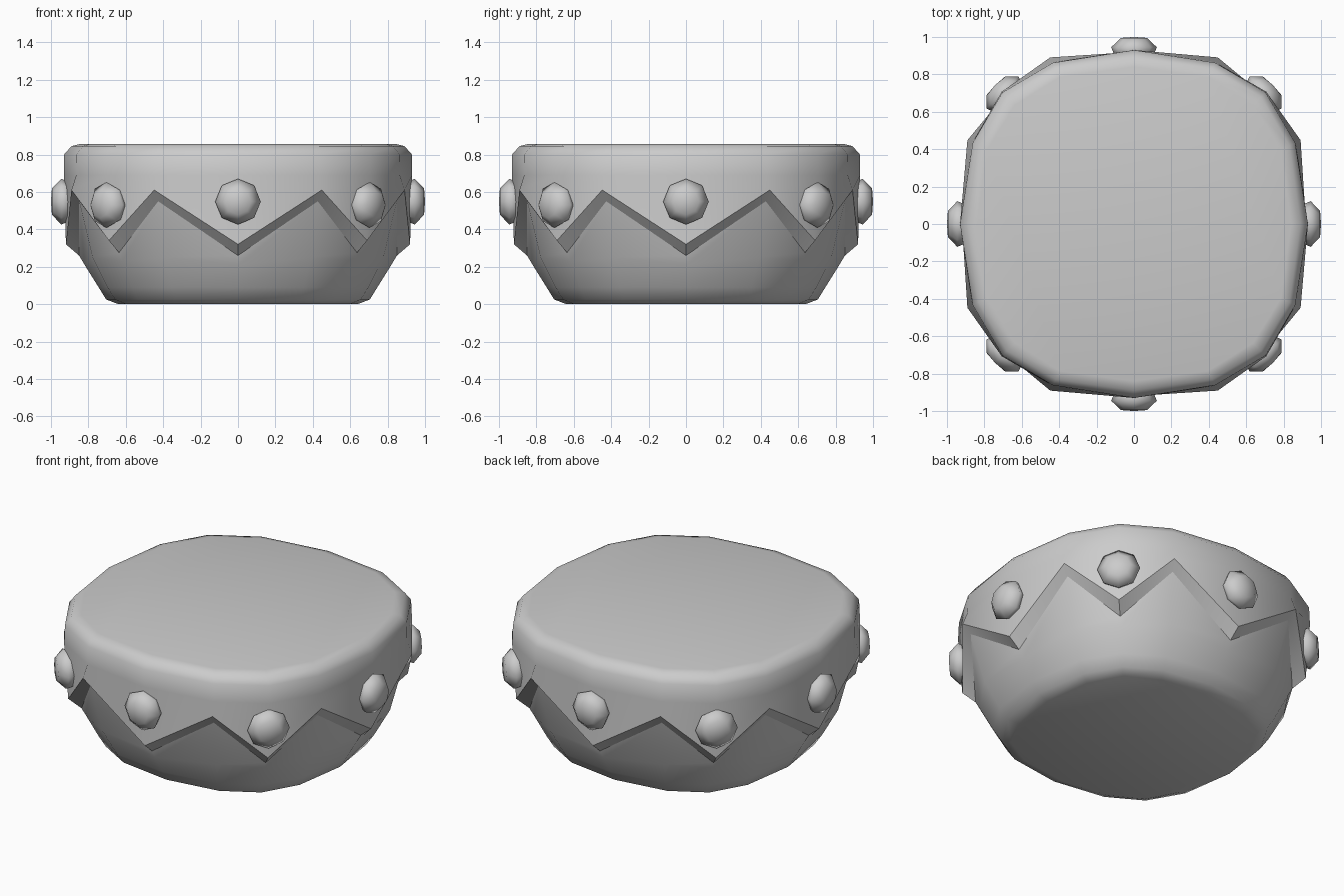
import bpy, bmesh, math
from mathutils import Matrix, Vector

if "Cube" in bpy.data.objects:
    bpy.data.objects.remove(bpy.data.objects["Cube"])

# Rounded-square ring: 16 vertices, repeating low / peak / corner / peak
ANG = []
for q in range(4):
    for a in (0, 26.7, 45, 63.3):
        ANG.append(math.radians(a + 90 * q))
KIND = [0, 1, 2, 1] * 4


def ring(bm, radii, zs):
    return [bm.verts.new((radii[k] * math.cos(a), radii[k] * math.sin(a), zs[k]))
            for a, k in zip(ANG, KIND)]


def loft(name, rings, cap_first=False, cap_last=False):
    bm = bmesh.new()
    loops = [ring(bm, r, z if isinstance(z, tuple) else (z, z, z)) for r, z in rings]
    for lo, hi in zip(loops, loops[1:]):
        n = len(lo)
        for i in range(n):
            j = (i + 1) % n
            bm.faces.new((lo[i], lo[j], hi[j], hi[i]))
    if cap_first:
        bm.faces.new(loops[0][::-1])
    if cap_last:
        bm.faces.new(loops[-1])
    return finish(name, bm, 50)


def finish(name, bm, angle):
    me = bpy.data.meshes.new(name)
    bm.to_mesh(me)
    bm.free()
    ob = bpy.data.objects.new(name, me)
    bpy.context.collection.objects.link(ob)
    bpy.ops.object.select_all(action='DESELECT')
    ob.select_set(True)
    bpy.context.view_layer.objects.active = ob
    bpy.ops.object.shade_smooth_by_angle(angle=math.radians(angle))
    return ob


# Zigzag seam: outer edge of the skin and inner edge where the bowl starts
edge_out = ((0.92, 0.997, 0.976), (0.32, 0.61, 0.34))
edge_in = ((0.85, 0.95, 0.90), (0.26, 0.55, 0.275))

# Lower bowl
loft("lower_bowl", [
    ((0.64, 0.67, 0.70), 0.0),
    ((0.705, 0.735, 0.76), 0.025),
    ((0.745, 0.78, 0.80), 0.09),
    ((0.82, 0.87, 0.875), (0.21, 0.25, 0.23)),
    edge_in,
], cap_first=True)

# Underside band of the skin
loft("zigzag_band", [edge_in, edge_out])

# Upper skin with flat top
loft("upper_skin", [
    edge_out,
    ((0.93, 0.968, 1.0), 0.69),
    ((0.93, 0.965, 0.995), 0.80),
    ((0.89, 0.93, 0.96), 0.845),
    ((0.84, 0.88, 0.90), 0.857),
], cap_last=True)


# Faceted studs around the side
def stud(name, angle, dist, z):
    bm = bmesh.new()
    loops = []
    for r, d in ((0.10, -0.11), (0.122, -0.055), (0.07, -0.005)):
        loops.append([bm.verts.new((d, r * math.cos(k * math.pi / 4), r * math.sin(k * math.pi / 4)))
                      for k in range(8)])
    for lo, hi in zip(loops, loops[1:]):
        for i in range(8):
            j = (i + 1) % 8
            bm.faces.new((lo[i], lo[j], hi[j], hi[i]))
    tip = bm.verts.new((0, 0, 0))
    for i in range(8):
        bm.faces.new((loops[-1][i], loops[-1][(i + 1) % 8], tip))
    bm.faces.new(loops[0][::-1])
    bm.transform(Matrix.Rotation(angle, 4, 'Z') @ Matrix.Translation(Vector((dist, 0, z))))
    finish(name, bm, 70)


for i in range(8):
    corner = i % 2
    stud(f"stud_{i + 1}", i * math.pi / 4, 1.05 if corner else 1.0, 0.53 if corner else 0.548)
